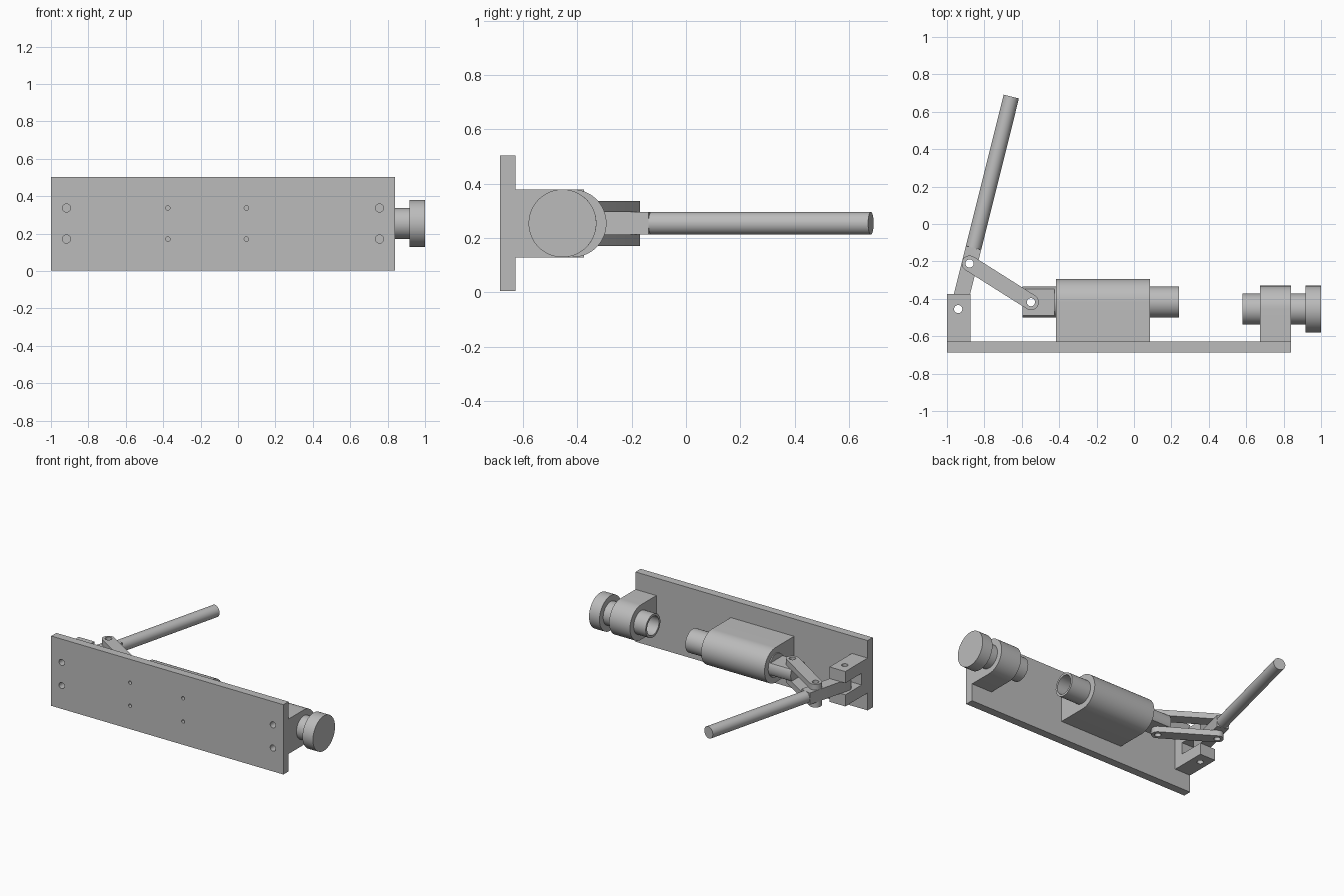
import bpy, bmesh, math
from mathutils import Vector

cube = bpy.data.objects.get("Cube")
if cube:
    bpy.data.objects.remove(cube, do_unlink=True)

steel = bpy.data.materials.new("satin_grey_steel")
steel.use_nodes = True
GREY = (0.5, 0.5, 0.5, 1)
steel.diffuse_color = GREY
steel.node_tree.nodes["Principled BSDF"].inputs["Base Color"].default_value = GREY

MID = 0.254          # height of the working axis
ROD_Y = -0.418       # plunger axis
SCREW_Y = -0.455     # stop screw axis
PLATE_Y = -0.628     # back face of the base plate
HALF = 0.042         # half thickness of the lever and the tongue


def prism(name, outline, axis, lo, hi):
    """Extrude a 2D outline along an axis; the outline uses the other two axes."""
    place = {"x": lambda u, v, d: (d, u, v),
             "y": lambda u, v, d: (u, d, v),
             "z": lambda u, v, d: (u, v, d)}[axis]
    bm = bmesh.new()
    rings = [[bm.verts.new(place(u, v, d)) for u, v in outline] for d in (lo, hi)]
    for ring in rings:
        bm.faces.new(ring)
    n = len(outline)
    for i in range(n):
        j = (i + 1) % n
        bm.faces.new((rings[0][i], rings[0][j], rings[1][j], rings[1][i]))
    bmesh.ops.recalc_face_normals(bm, faces=bm.faces)
    mesh = bpy.data.meshes.new(name)
    bm.to_mesh(mesh)
    bm.free()
    mesh.materials.append(steel)
    obj = bpy.data.objects.new(name, mesh)
    bpy.context.collection.objects.link(obj)
    return obj


def arc(c, r, start, sweep, steps):
    return [(c[0] + r * math.cos(start + sweep * i / steps),
             c[1] + r * math.sin(start + sweep * i / steps)) for i in range(steps + 1)]


def circle(c, r, steps=48):
    return arc(c, r, 0, math.tau, steps)[:-1]


def rect(u0, u1, v0, v1):
    return [(u0, v0), (u1, v0), (u1, v1), (u0, v1)]


def bar(a, b, r, round_end=True):
    """Bar outline from a to b, rounded at a and optionally at b."""
    heading = math.atan2(b[1] - a[1], b[0] - a[0])
    quarter = math.pi / 2
    return (arc(a, r, heading + quarter, math.pi, 24)
            + arc(b, r, heading - quarter, math.pi, 24 if round_end else 1))


def arch(centre_y, r):
    """Block outline in y and z with a half round back."""
    return ([(PLATE_Y, MID - r)]
            + arc((centre_y, MID), r, -math.pi / 2, math.pi, 36)
            + [(PLATE_Y, MID + r)])


def cut(obj, *args):
    """Cut a prism-shaped opening out of a part."""
    tool = prism("cutter", *args)
    tool.hide_render = True
    mod = obj.modifiers.new("opening", "BOOLEAN")
    mod.operation, mod.solver, mod.object = "DIFFERENCE", "EXACT", tool
    with bpy.context.temp_override(object=obj, active_object=obj, selected_objects=[obj]):
        bpy.ops.object.modifier_apply(modifier=mod.name)
    bpy.data.objects.remove(tool, do_unlink=True)


# Base plate and the blocks that stand on it
plate = prism("base_plate", rect(-1, 0.84, 0.004, 0.504), "y", -0.686, PLATE_Y)
housing = prism("plunger_housing", arch(ROD_Y, 0.125), "x", -0.417, 0.085)
stop_block = prism("stop_block", arch(SCREW_Y, 0.125), "x", 0.675, 0.84)
bracket = prism("lever_bracket", rect(PLATE_Y, -0.375, MID - 0.125, MID + 0.125),
                "x", -1, -0.875)
cut(bracket, rect(-0.56, -0.3, MID - HALF, MID + HALF), "x", -1.1, -0.8)

# Screw holes through the plate into the blocks
for block, x, r in ((bracket, -0.917, 0.022), (stop_block, 0.757, 0.022),
                    (housing, -0.375, 0.012), (housing, 0.045, 0.012)):
    for side in (-1, 1):
        hole = circle((x, MID + side * 0.083), r, 24)
        cut(plate, hole, "y", -0.75, -0.6)
        cut(block, hole, "y", -0.75, -0.56)

# Plunger with a hollow front and a flat tongue at the rear
plunger = prism("plunger", circle((ROD_Y, MID), 0.083), "x", -0.595, 0.24)
cut(plunger, circle((ROD_Y, MID), 0.067), "x", 0.0, 0.4)
for lo, hi in ((MID + HALF, MID + 0.2), (MID - 0.2, MID - HALF)):
    cut(plunger, rect(-0.7, -0.425, ROD_Y - 0.2, ROD_Y + 0.2), "z", lo, hi)

# Stop screw: hollow sleeve and knob
sleeve = prism("stop_sleeve", circle((SCREW_Y, MID), 0.083), "x", 0.58, 0.92)
cut(sleeve, circle((SCREW_Y, MID), 0.067), "x", 0.5, 0.8)
knob = prism("stop_knob", circle((SCREW_Y, MID), 0.125), "x", 0.917, 1)

# Lever: flat neck and round handle on one line
pivot, elbow, tongue_pin = (-0.94, -0.455), (-0.879, -0.211), (-0.551, -0.418)
neck_end, handle_end = (-0.858, -0.128), (-0.656, 0.681)
neck = prism("lever_neck", bar(pivot, neck_end, HALF, False), "z", MID - HALF, MID + HALF)
run = Vector(handle_end) - Vector(neck_end)
handle = prism("lever_handle", circle((0, 0), HALF), "z", 0, run.length)
handle.location = (*neck_end, MID)
handle.rotation_euler = Vector((run.x, run.y, 0)).to_track_quat("Z", "Y").to_euler()

# Pair of connecting links
links = [prism(name, bar(elbow, tongue_pin, HALF), "z", lo, lo + 0.041)
         for name, lo in (("upper_link", MID + HALF), ("lower_link", MID - HALF - 0.041))]

# Pin holes
for parts, pin in (((bracket, neck), pivot), ((neck, *links), elbow),
                   ((plunger, *links), tongue_pin)):
    for part in parts:
        cut(part, circle(pin, 0.022, 24), "z", -0.1, 0.7)

# Smooth round sides, keep edges crisp
for obj in (plate, housing, stop_block, bracket, plunger, sleeve, knob, neck, handle, *links):
    with bpy.context.temp_override(object=obj, active_object=obj, selected_objects=[obj],
                                   selected_editable_objects=[obj]):
        bpy.ops.object.shade_smooth_by_angle(angle=math.radians(30))
